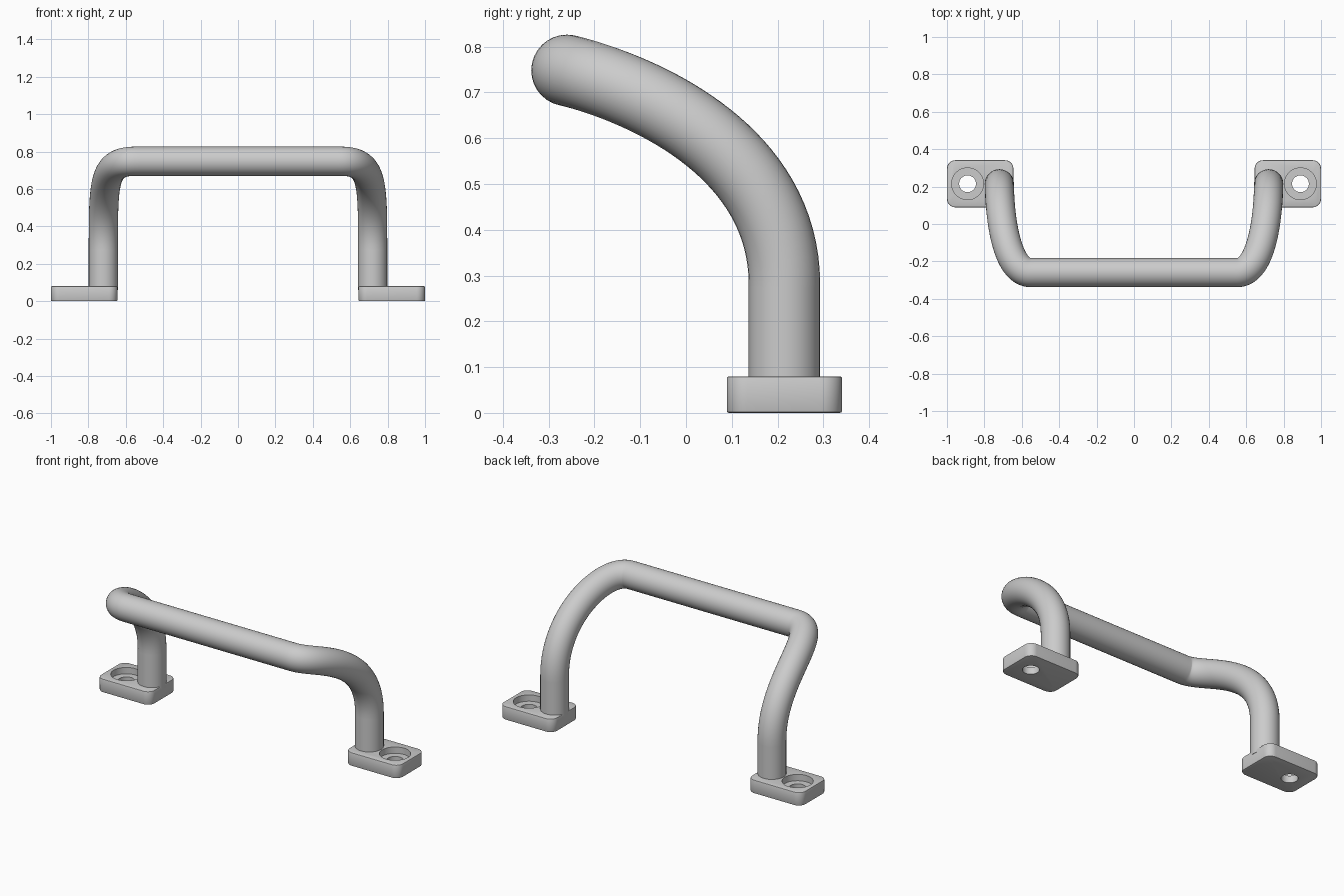
import bpy, bmesh, math

if "Cube" in bpy.data.objects:
    bpy.data.objects.remove(bpy.data.objects["Cube"])

PX, PY = 0.89, 0.215      # screw hole centre
LX, LY = 0.72, 0.215      # leg centre
BX, BY, BZ = 0.55, -0.26, 0.748  # end of the straight bar


def mesh_object(name, bm):
    me = bpy.data.meshes.new(name)
    bm.to_mesh(me)
    bm.free()
    ob = bpy.data.objects.new(name, me)
    bpy.context.collection.objects.link(ob)
    return ob


def hole_cutter(name, radius, z0, z1):
    bm = bmesh.new()
    bmesh.ops.create_cone(bm, cap_ends=True, segments=48, radius1=radius, radius2=radius, depth=z1 - z0)
    bmesh.ops.translate(bm, verts=bm.verts, vec=(PX, PY, (z0 + z1) / 2))
    ob = mesh_object(name, bm)
    ob.hide_render = True
    ob.hide_set(True)
    return ob


# Mounting plate: rounded corners, then a thin edge bevel
bm = bmesh.new()
bmesh.ops.create_cube(bm, size=1)
bmesh.ops.scale(bm, verts=bm.verts, vec=(0.355, 0.252, 0.08))
bmesh.ops.translate(bm, verts=bm.verts, vec=(0.8225, PY, 0.04))
upright = [e for e in bm.edges if abs(e.verts[0].co.z - e.verts[1].co.z) > 0.01]
bmesh.ops.bevel(bm, geom=upright, offset=0.045, segments=8, profile=0.5, affect='EDGES')
rim = [e for e in bm.edges if abs(e.verts[0].co.z - e.verts[1].co.z) < 0.001]
bmesh.ops.bevel(bm, geom=rim, offset=0.005, segments=2, profile=0.5, affect='EDGES')
plate = mesh_object("mounting_plates", bm)

# Counterbored screw hole, mirrored to the other side
for cutter in (hole_cutter("counterbore_cutter", 0.085, 0.042, 0.12),
               hole_cutter("screw_hole_cutter", 0.045, -0.05, 0.12)):
    mod = plate.modifiers.new(cutter.name, 'BOOLEAN')
    mod.operation = 'DIFFERENCE'
    mod.solver = 'EXACT'
    mod.object = cutter
bpy.context.view_layer.objects.active = plate
plate.select_set(True)
for mod in list(plate.modifiers):
    bpy.ops.object.modifier_apply(modifier=mod.name)
bpy.ops.object.shade_smooth_by_angle(angle=math.radians(35))
mirror = plate.modifiers.new("mirror", 'MIRROR')
mirror.use_axis = (True, False, False)

# Handle rod: straight legs sweeping forward into the straight bar
# each entry: (left handle, point, right handle) for the right half, from plate to bar
half = [
    ((LX, LY, 0.03), (LX, LY, 0.06), (LX, LY, 0.12)),
    ((LX, LY, 0.20), (LX, LY, 0.28), (LX, LY, 0.645)),
    ((LX, BY, BZ), (BX, BY, BZ), (BX - 0.3, BY, BZ)),
]
flip = lambda p: (-p[0], p[1], p[2])
path = half + [(flip(r), flip(c), flip(l)) for l, c, r in reversed(half)]
cu = bpy.data.curves.new("handle_rod", 'CURVE')
cu.dimensions = '3D'
cu.resolution_u = 40
cu.bevel_depth = 0.078
cu.bevel_resolution = 14
cu.use_fill_caps = True
sp = cu.splines.new('BEZIER')
sp.bezier_points.add(len(path) - 1)
for bp, (l, c, r) in zip(sp.bezier_points, path):
    bp.handle_left_type = bp.handle_right_type = 'FREE'
    bp.co, bp.handle_left, bp.handle_right = c, l, r
rod = bpy.data.objects.new("handle_rod", cu)
bpy.context.collection.objects.link(rod)
